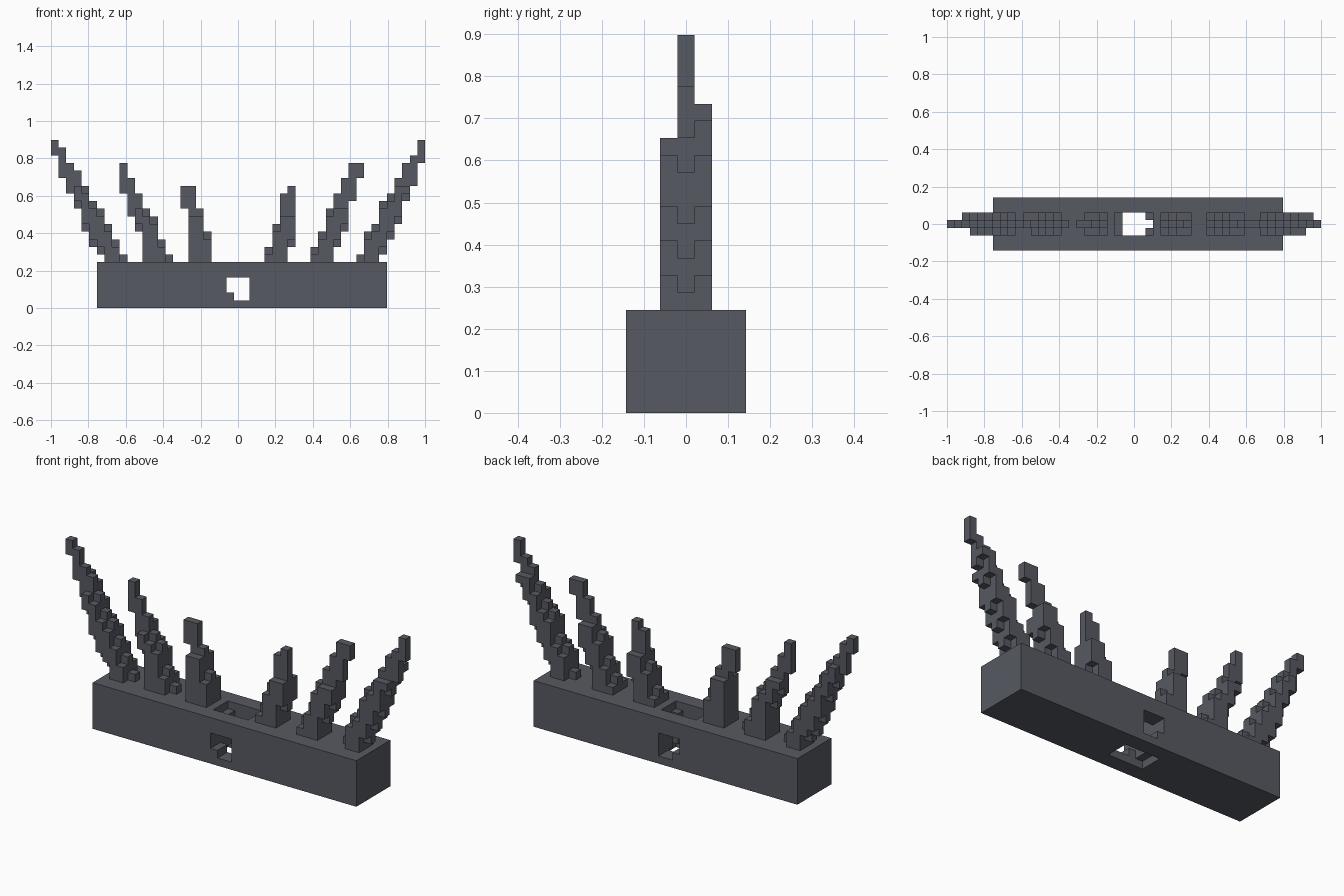
import bpy, bmesh, math
from mathutils import Vector

old = bpy.data.objects.get("Cube")
if old:
    bpy.data.objects.remove(old, do_unlink=True)

UNIT = 2 / 49          # edge of one block
BASE_TOP = 6           # base height in blocks

slate = bpy.data.materials.new("slate_grey")
slate.use_nodes = True
colour = (0.095, 0.101, 0.122, 1)
slate.diffuse_color = colour
slate.node_tree.nodes["Principled BSDF"].inputs["Base Color"].default_value = colour


def block_part(name, cells):
    """Skin a set of (column, row, level) blocks with outer faces only."""
    bm = bmesh.new()
    for cell in cells:
        for axis in range(3):
            for side in (0, 1):
                step = [0, 0, 0]
                step[axis] = 2 * side - 1
                if tuple(c + s for c, s in zip(cell, step)) in cells:
                    continue
                u, v = (axis + 1) % 3, (axis + 2) % 3
                ring = []
                for du, dv in ((0, 0), (1, 0), (1, 1), (0, 1)):
                    p = Vector(cell)
                    p[axis] += side
                    p[u] += du
                    p[v] += dv
                    ring.append(bm.verts.new((p.x * UNIT - 1, (p.y - 0.5) * UNIT, p.z * UNIT)))
                bm.faces.new(ring if side else ring[::-1])
    bmesh.ops.remove_doubles(bm, verts=bm.verts, dist=UNIT / 100)
    bmesh.ops.dissolve_limit(bm, angle_limit=math.radians(1), verts=bm.verts, edges=bm.edges)
    mesh = bpy.data.meshes.new(name)
    bm.to_mesh(mesh)
    bm.free()
    mesh.materials.append(slate)
    bpy.context.collection.objects.link(bpy.data.objects.new(name, mesh))


def box(cols, rows, levels):
    return {(i, j, k) for i in range(*cols) for j in range(*rows) for k in range(*levels)}


# Base with a stepped cavity open on top, bottom, front and back
base = box((6, 44), (-3, 4), (0, BASE_TOP))
base -= box((23, 26), (-1, 2), (0, BASE_TOP))
base -= box((26, 27), (0, 1), (0, BASE_TOP))
for level in (0, BASE_TOP - 1):
    base -= box((22, 27), (-1, 2), (level, level + 1))
tunnel = box((23, 26), (-3, 4), (1, 4)) - box((23, 24), (-3, 4), (1, 2))
block_part("base", base - tunnel)


# Leaning spikes: the middle row is full, both outer rows are one block shorter
def spike(name, first, spans, front_limit, back_limit):
    cells = set()
    for i, (low, high) in enumerate(spans, first):
        cells |= box((i, i + 1), (0, 1), (low, high))
        side_low = low if low == BASE_TOP else low + 1
        for row, limit in ((-1, front_limit), (1, back_limit)):
            cells |= box((i, i + 1), (row, row + 1), (side_low, min(high - 1, limit)))
    block_part(name, cells)


spike("right_outer_spike", 0,
      [(20, 22), (17, 21), (15, 19), (13, 18), (10, 16), (8, 14), (7, 13), (6, 11), (6, 9), (6, 7)], 16, 18)
spike("right_middle_spike", 9,
      [(15, 19), (12, 17), (10, 15), (6, 13), (6, 12), (6, 9), (6, 7)], 13, 14)
spike("right_inner_spike", 17, [(13, 16), (6, 16), (6, 13), (6, 10)], 12, 12)
spike("left_inner_spike", 28, [(6, 8), (6, 11), (6, 15), (8, 16)], 12, 12)
spike("left_middle_spike", 34,
      [(6, 8), (6, 10), (6, 13), (8, 15), (10, 17), (14, 19), (17, 19)], 13, 14)
spike("left_outer_spike", 40,
      [(6, 7), (6, 10), (6, 11), (7, 14), (9, 15), (11, 17), (14, 19), (16, 20), (19, 22)], 16, 18)
